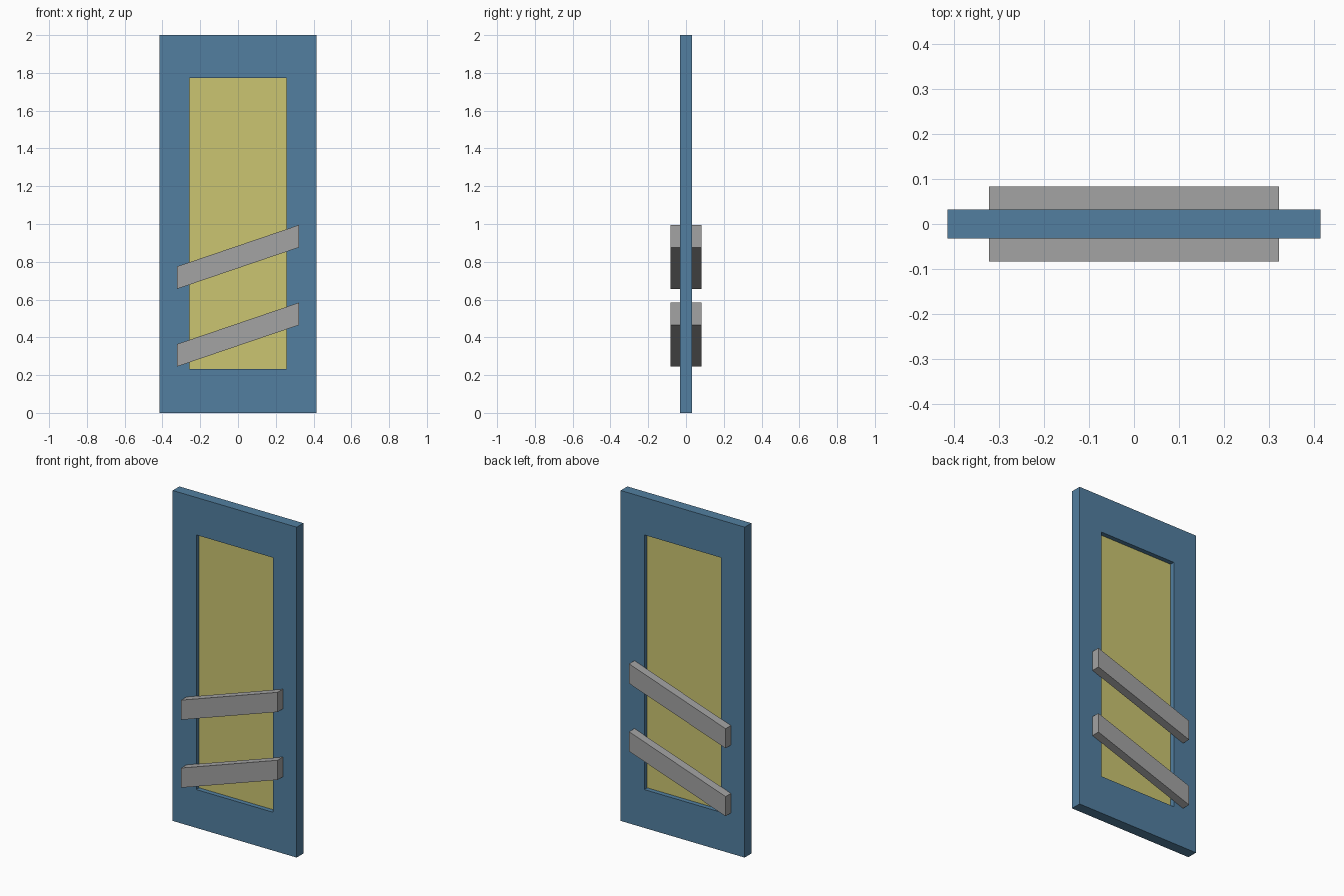
import bpy

if "Cube" in bpy.data.objects:
    bpy.data.objects.remove(bpy.data.objects["Cube"])


def material(name, rgb):
    m = bpy.data.materials.new(name)
    m.diffuse_color = (*rgb, 1)
    m.use_nodes = True
    m.node_tree.nodes["Principled BSDF"].inputs["Base Color"].default_value = m.diffuse_color
    return m


blue = material("blue paint", (0.084, 0.212, 0.352))
yellow = material("yellow glass", (0.597, 0.558, 0.165))
grey = material("grey metal", (0.366, 0.366, 0.366))


def add_mesh(name, verts, faces, mat):
    me = bpy.data.meshes.new(name)
    me.from_pydata(verts, [], faces)
    me.materials.append(mat)
    ob = bpy.data.objects.new(name, me)
    bpy.context.collection.objects.link(ob)
    return ob


def prism(name, outline, y0, y1, mat):
    """Extrude an x-z outline (counter-clockwise from the front) from y0 to y1."""
    n = len(outline)
    verts = [(x, y, z) for y in (y0, y1) for x, z in outline]
    faces = [list(range(n)), list(range(2 * n - 1, n - 1, -1))]
    faces += [[i, i + n, (i + 1) % n + n, (i + 1) % n] for i in range(n)]
    return add_mesh(name, verts, faces, mat)


def rect(x0, x1, z0, z1):
    return [(x0, z0), (x1, z0), (x1, z1), (x0, z1)]


T = 0.032                                   # half thickness of the door
outer = rect(-0.415, 0.415, 0, 2)
opening = rect(-0.257, 0.257, 0.232, 1.773)

# door frame: a rectangular ring with thickness
verts = [(x, y, z) for y in (-T, T) for x, z in outer + opening]
faces = []
for i in range(4):
    j = (i + 1) % 4
    faces += [[i, j, j + 4, i + 4],                 # front
              [i + 12, j + 12, j + 8, i + 8],       # back
              [i, i + 8, j + 8, j],                 # outer edge
              [i + 4, j + 4, j + 12, i + 12]]       # inner reveal
add_mesh("door_frame", verts, faces, blue)

# recessed pane
prism("glass_pane", opening, -0.004, 0.004, yellow)

# slanted push bars, two on each side
for level, z in (("lower", 0.245), ("upper", 0.656)):
    bar = [(-0.323, z), (0.323, z + 0.22), (0.323, z + 0.339), (-0.323, z + 0.119)]
    prism(f"{level}_front_bar", bar, -0.083, -T, grey)
    prism(f"{level}_back_bar", bar, T, 0.083, grey)
